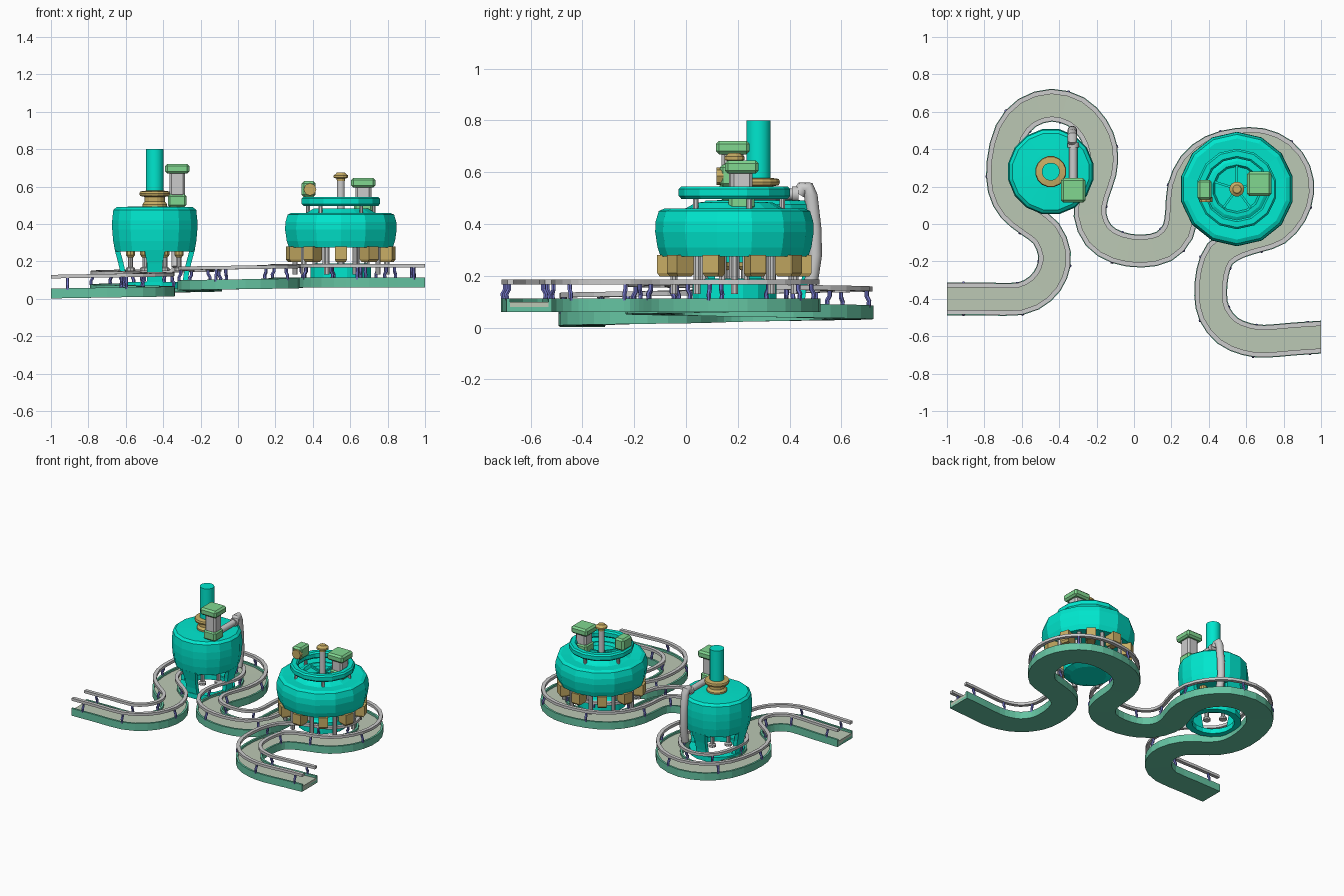
import bpy, bmesh
from math import sin, cos, pi, radians
from mathutils import Vector, Matrix

if "Cube" in bpy.data.objects:
    bpy.data.objects.remove(bpy.data.objects["Cube"])

def mat(name, c):
    m = bpy.data.materials.new(name)
    m.diffuse_color = (*c, 1)
    m.use_nodes = True
    m.node_tree.nodes["Principled BSDF"].inputs["Base Color"].default_value = m.diffuse_color
    return m

TEAL = mat("teal", (0.0, .80, .62))
TROUGH = mat("trough_green", (.13, .55, .36))
BELT = mat("belt_pale", (.50, .58, .46))
GREEN = mat("motor_green", (.22, .68, .28))
GOLD = mat("gold", (.58, .42, .13))
BLUE = mat("bracket_blue", (.17, .18, .58))
GREY = None

def finish(name, bm, m, smooth=False):
    bmesh.ops.recalc_face_normals(bm, faces=bm.faces)
    me = bpy.data.meshes.new(name)
    bm.to_mesh(me)
    bm.free()
    ob = bpy.data.objects.new(name, me)
    bpy.context.collection.objects.link(ob)
    if m:
        me.materials.append(m)
    if smooth:
        bpy.context.view_layer.objects.active = ob
        ob.select_set(True)
        bpy.ops.object.shade_smooth_by_angle(angle=radians(35))
        ob.select_set(False)
    return ob

def skin(bm, rings, closed=False):
    """Join rings of points; cap the ends unless the loop is closed."""
    vs = [[bm.verts.new(p) for p in r] for r in rings]
    n = len(vs[0])
    for a, b in zip(vs, vs[1:] + (vs[:1] if closed else [])):
        for i in range(n):
            bm.faces.new((a[i], a[(i + 1) % n], b[(i + 1) % n], b[i]))
    if not closed:
        bm.faces.new(vs[0][::-1])
        bm.faces.new(vs[-1])

def lathe(name, prof, c, m, n=16, closed=False, smooth=False, bm=None):
    """Turn an (r, z) profile about a vertical axis at c."""
    own = bm is None
    bm = bm or bmesh.new()
    skin(bm, [[(c[0] + r * cos(2 * pi * (i + .5) / n), c[1] + r * sin(2 * pi * (i + .5) / n), z)
               for i in range(n)] for r, z in prof], closed)
    if own:
        return finish(name, bm, m, smooth)

def box(name, c, s, m, bevel=.012):
    bm = bmesh.new()
    bmesh.ops.create_cube(bm, size=1, matrix=Matrix.Translation(c) @ Matrix.Diagonal((*s, 1)))
    if bevel:
        bmesh.ops.bevel(bm, geom=bm.edges[:], offset=bevel, segments=1, affect='EDGES')
    return finish(name, bm, m)

def tube(bm, pts, r, n=10):
    """Round tube along a path lying in a vertical plane."""
    pts = [Vector(p) for p in pts]
    side = None
    rings = []
    for i, p in enumerate(pts):
        t = (pts[min(i + 1, len(pts) - 1)] - pts[max(i - 1, 0)]).normalized()
        if side is None:
            ref = (pts[-1] - pts[0])
            flat = Vector((ref.x, ref.y, 0))
            side = Vector((-flat.y, flat.x, 0)).normalized() if flat.length > 1e-4 else Vector((1, 0, 0))
        up = t.cross(side).normalized()
        rings.append([p + r * (cos(2 * pi * k / n) * side + sin(2 * pi * k / n) * up) for k in range(n)])
    skin(bm, rings)

# ---- conveyor centre line ----
P = [(-1, -.40), (-.8, -.40), (-.61, -.40), (-.50, -.345), (-.44, -.26), (-.425, -.16), (-.47, -.05),
     (-.56, .02), (-.645, .09), (-.695, .19), (-.70, .33), (-.66, .49), (-.57, .595), (-.44, .635),
     (-.31, .60), (-.22, .51), (-.175, .40), (-.18, .28), (-.22, .16), (-.235, .05), (-.19, -.06),
     (-.09, -.125), (.04, -.145), (.16, -.12), (.235, -.04), (.255, .07), (.265, .19), (.32, .31),
     (.42, .39), (.55, .425), (.68, .425), (.79, .375), (.86, .28), (.875, .17), (.84, .06),
     (.76, -.03), (.66, -.065), (.55, -.10), (.46, -.16), (.42, -.26), (.41, -.38), (.43, -.48),
     (.50, -.57), (.60, -.615), (.70, -.627), (.85, -.615), (1, -.605)]
Q = [Vector(p) for p in P]
path = []
for i in range(len(Q) - 1):
    a, b, c, d = Q[max(i - 1, 0)], Q[i], Q[i + 1], Q[min(i + 2, len(Q) - 1)]
    path += [b, (9 * (b + c) - a - d) / 16]
path.append(Q[-1])
dist = [0]
for a, b in zip(path, path[1:]):
    dist.append(dist[-1] + (b - a).length)
rise_end = dist[52]
frames = []
for i, p in enumerate(path):
    t = (path[min(i + 1, len(path) - 1)] - path[max(i - 1, 0)]).normalized()
    if i in (0, len(path) - 1):
        t = Vector((1, 0))
    frames.append((p, Vector((-t.y, t.x)), .002 + .058 * min(1, dist[i] / rise_end)))

def at(f, off, z):
    p = f[0] + f[1] * off
    return (p.x, p.y, f[2] + z)

def sweep(name, prof, m):
    bm = bmesh.new()
    skin(bm, [[at(f, o, z) for o, z in prof] for f in frames])
    finish(name, bm, m)

sweep("conveyor_trough", [(-.088, 0), (.088, 0), (.088, .053), (.074, .053), (.074, .02),
                          (-.074, .02), (-.074, .053), (-.088, .053)], TROUGH)
sweep("conveyor_belt", [(-.075, .004), (.075, .004), (.075, .038), (-.075, .038)], BELT)
for s, nm in ((1, "left_rail"), (-1, "right_rail")):
    sweep(nm, [(s * .06, .107), (s * .085, .107), (s * .085, .126), (s * .06, .126)], GREY)

# bent brackets holding the rails
bm = bmesh.new()
nxt = .03
for i, f in enumerate(frames):
    if dist[i] >= nxt or i == 1:
        nxt = dist[i] + .27
        for s in (1, -1):
            tube(bm, [at(f, s * .081, .045), at(f, s * .084, .07), at(f, s * .074, .088), at(f, s * .074, .112)], .009, 6)
finish("rail_brackets", bm, BLUE)

def motor(name, x, y, z0, z1):
    box(name + "_base", (x - .0, y, z0 + .035), (.10, .10, .07), GREEN)
    box(name + "_body", (x, y, (z0 + z1) / 2 + .015), (.085, .085, z1 - z0 - .08), GREY)
    box(name + "_cap", (x, y, z1 - .025), (.13, .13, .052), GREEN)

# ---- left filling machine ----
A = (-.445, .28)
lathe("filler_tank", [(.19, .255), (.216, .252), (.227, .31), (.232, .37), (.232, .42), (.226, .475),
                      (.208, .49), (.10, .494)], A, TEAL, 16)
lathe("filler_base_ring", [(.185, .055), (.185, .09), (.14, .09), (.14, .055)], A, TEAL, 16, True)
bm = bmesh.new()
for k in range(4):
    d = Vector((cos(k * pi / 2), sin(k * pi / 2), 0))
    w = Vector((-d.y, d.x, 0))
    skin(bm, [[Vector((*A, z)) + d * (r + o) + w * u for o, u in
               ((0, -hw), (0, hw), (-.028, hw), (-.028, -hw))]
              for r, z, hw in ((.175, .07, .045), (.182, .13, .04), (.195, .19, .042), (.214, .26, .055))])
finish("filler_legs", bm, TEAL)
noz, tips = bmesh.new(), bmesh.new()
for k in range(8):
    a = (k + .5) * pi / 4
    c = (A[0] + .14 * cos(a), A[1] + .14 * sin(a))
    lathe("", [(.026, .15), (.026, .165), (.014, .17), (.014, .235)], c, None, 10, bm=noz)
    lathe("", [(.016, .222), (.026, .235), (.026, .26)], c, None, 10, bm=tips)
finish("filler_nozzles", noz, GREY)
finish("filler_nozzle_collars", tips, GOLD)
lathe("filler_column", [(.048, .49), (.048, .80)], A, TEAL, 16, smooth=True)
lathe("column_flange", [(.068, .49), (.068, .505), (.055, .52), (.055, .545), (.08, .55), (.084, .562),
                        (.08, .574), (.05, .578)], A, GOLD, 16)
motor("filler_motor", -.325, .18, .49, .72)
bm = bmesh.new()
tube(bm, [(-.325, .21, .515), (-.325, .43, .515)], .022, 12)
tube(bm, [(-.325, .41, .515), (-.325, .435, .515)], .03, 12)
tube(bm, [(-.33, .435, .515), (-.33, .45, .54), (-.33, .47, .54), (-.33, .482, .51), (-.33, .497, .38),
          (-.33, .499, .28), (-.33, .487, .20), (-.33, .48, .17)], .026, 12)
finish("filler_pipe", bm, GREY, True)

# ---- right capping machine ----
B = (.55, .187)
lathe("capper_drum", [(.17, .28), (.285, .275), (.297, .31), (.306, .37), (.304, .41), (.292, .45), (.27, .46),
                      (.20, .456), (.185, .462), (.15, .482), (.13, .484), (.12, .465)], B, TEAL, 14)
lathe("capper_top_ring", [(.215, .508), (.215, .535), (.205, .545), (.175, .545), (.165, .535), (.165, .508),
                          (.175, .497), (.205, .497)], B, TEAL, 14, True)
lathe("capper_pedestal", [(.12, .085), (.165, .10), (.165, .18), (.15, .19)], B, TEAL, 16)
heads, rods, struts, fins = bmesh.new(), bmesh.new(), bmesh.new(), bmesh.new()
for k in range(10):
    a = (k + .5) * pi / 5
    R = Matrix.Translation((*B, 0)) @ Matrix.Rotation(a, 4, 'Z')
    skin(heads, [[R @ Vector((r, u, z)) for r, u in ((r0, -w), (r1, -w), (r1, w), (r0, w))]
                 for r0, r1, w, z in ((.225, .288, .026, .197), (.215, .298, .032, .21), (.215, .298, .032, .28))])
    e = a + pi / 10
    for rr, aa in ((.245, e), (.145, a)):
        lathe("", [(.015, .13), (.015, .29)], (B[0] + rr * cos(aa), B[1] + rr * sin(aa)), None, 8, bm=rods)
    if k % 2 == 0:
        # struts carrying the top ring, and raised fins on the deck
        lathe("", [(.011, .45), (.011, .51)], (B[0] + .185 * cos(a), B[1] + .185 * sin(a)), None, 8, bm=struts)
        bmesh.ops.create_cube(fins, size=1, matrix=R @ Matrix.Translation((.075, 0, .468)) @ Matrix.Diagonal((.10, .012, .02, 1)))
finish("capper_heads", heads, GOLD)
finish("capper_rods", rods, GREY)
finish("capper_ring_struts", struts, GREY)
finish("capper_deck_fins", fins, TEAL)
lathe("capper_shaft", [(.021, .18), (.021, .65)], B, GREY, 12, smooth=True)
lathe("capper_shaft_cap", [(.022, .63), (.024, .642), (.04, .648), (.04, .66), (.028, .668), (.022, .675)], B, GOLD, 12)
motor("capper_motor", .67, .215, .455, .645)
box("ring_drive", (.378, .183, .587), (.075, .105, .085), GREEN)
bm = bmesh.new()
tube(bm, [(.385, .145, .585), (.385, .118, .585)], .034, 8)
finish("ring_drive_hub", bm, GOLD)
